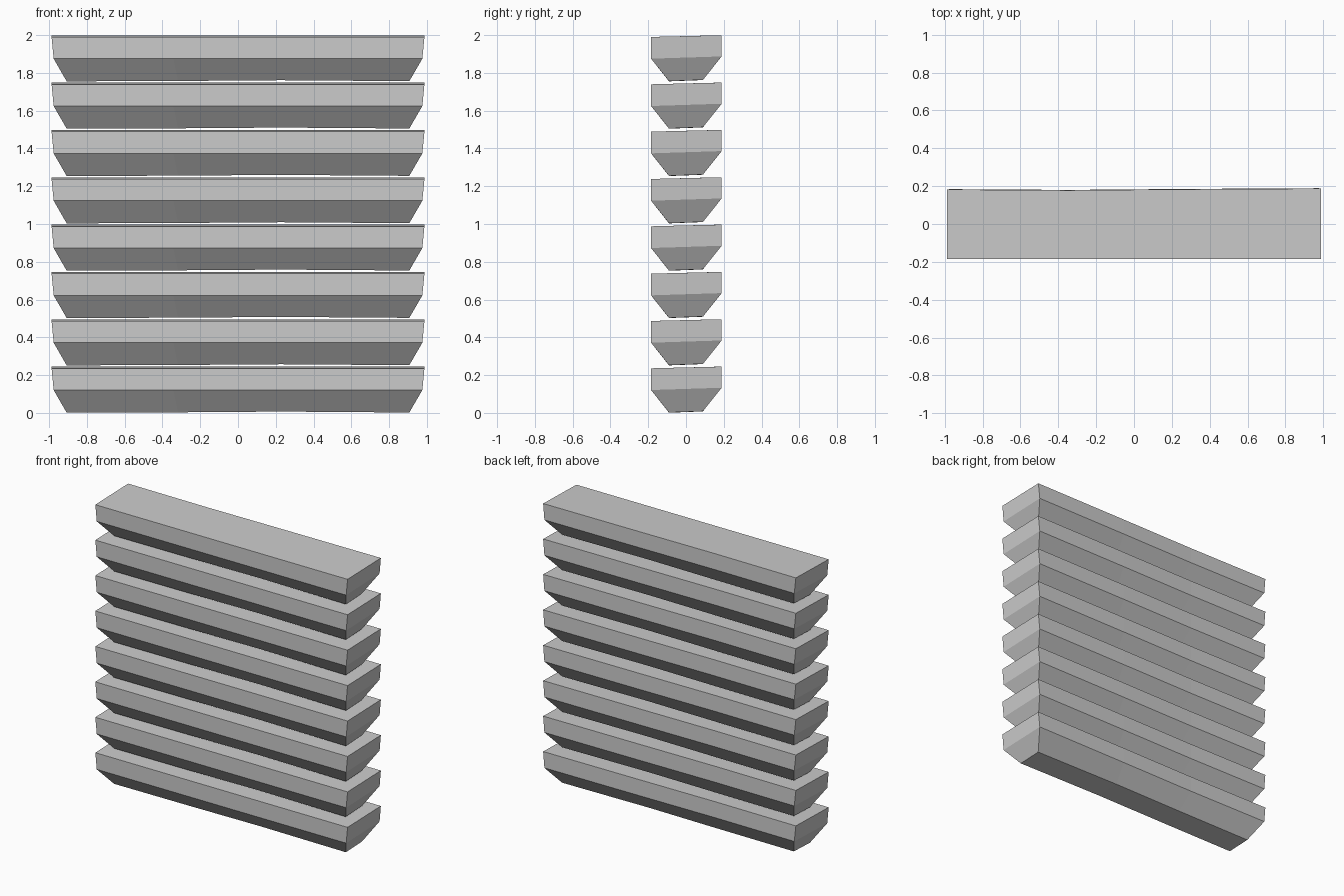
import bpy, bmesh

if "Cube" in bpy.data.objects:
    bpy.data.objects.remove(bpy.data.objects["Cube"])

COUNT, PITCH = 8, 0.2506

# Plank cross-section: (half length, y, z), front bottom round to back bottom
PROFILE = [(0.907, -0.09, 0.001), (0.976, -0.185, 0.121), (0.987, -0.185, 0.236),
           (0.987, 0.182, 0.245), (0.976, 0.184, 0.133), (0.907, 0.09, 0.008)]

# Stations along the plank: (fraction of half length, back edge shift, underside lift)
STATIONS = [(-1.0, 0.0, 0.0), (-0.35, -0.004, 0.002), (0.25, 0.001, 0.006), (1.0, 0.005, 0.001)]

# One hand-hewn plank, lofted through the stations
bm = bmesh.new()
rings = []
for t, shift, lift in STATIONS:
    ring = []
    for half, y, z in PROFILE:
        dy = shift if y > 0.1 else 0
        dz = lift if z < 0.05 else 0
        ring.append(bm.verts.new((half * t, y + dy, z + dz)))
    rings.append(ring)
n = len(PROFILE)
for a, b in zip(rings, rings[1:]):
    for i in range(n):
        j = (i + 1) % n
        bm.faces.new((a[i], a[j], b[j], b[i]))

# End caps, split at the ridge into an upper and lower facet
for r in (rings[0], rings[-1]):
    bm.faces.new((r[1], r[2], r[3], r[4]))
    bm.faces.new((r[0], r[1], r[4], r[5]))
bmesh.ops.recalc_face_normals(bm, faces=bm.faces)

mesh = bpy.data.meshes.new("plank")
bm.to_mesh(mesh)
bm.free()

# Stack of identical planks
for k in range(COUNT):
    plank = bpy.data.objects.new(f"plank_{k + 1}", mesh)
    plank.location.z = k * PITCH
    bpy.context.collection.objects.link(plank)
